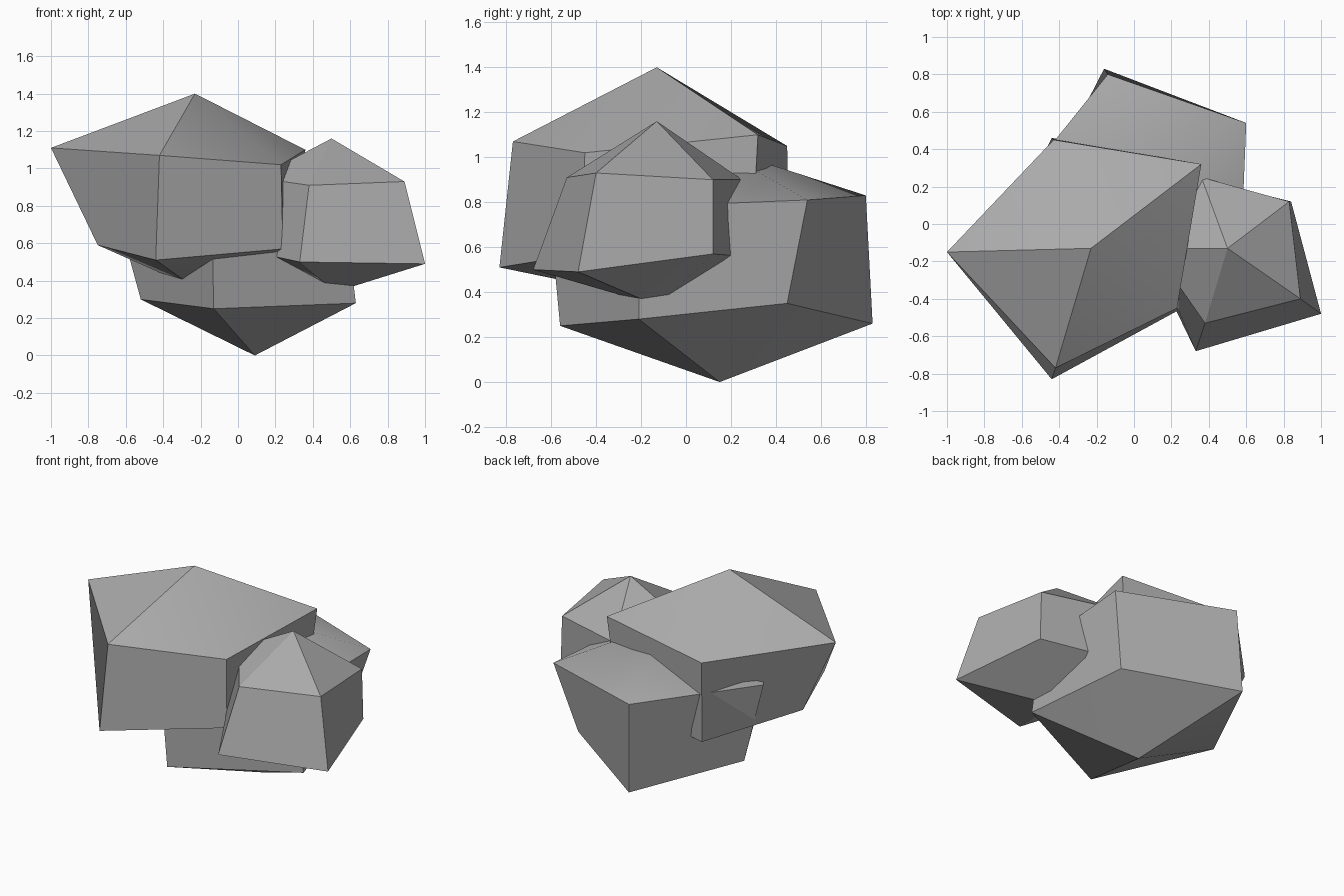
import bpy
import bmesh

old_cube = bpy.data.objects.get("Cube")
if old_cube:
    bpy.data.objects.remove(old_cube, do_unlink=True)

# One plain stone colour
stone = bpy.data.materials.new("grey_stone")
stone.use_nodes = True
colour = (0.4, 0.4, 0.4, 1)
stone.diffuse_color = colour
principled = stone.node_tree.nodes["Principled BSDF"]
principled.inputs["Base Color"].default_value = colour
principled.inputs["Roughness"].default_value = 0.9


def make_rock(name, peak, upper_ring, lower_ring, foot):
    """Five-sided boulder: a peak, two rings of corners and a pointed foot."""
    bm = bmesh.new()
    top = bm.verts.new(peak)
    bottom = bm.verts.new(foot)
    upper = [bm.verts.new(corner) for corner in upper_ring]
    lower = [bm.verts.new(corner) for corner in lower_ring]
    count = len(upper)
    for i in range(count):
        j = (i + 1) % count
        bm.faces.new((top, upper[i], upper[j]))
        bm.faces.new((upper[i], lower[i], lower[j], upper[j]))
        bm.faces.new((bottom, lower[j], lower[i]))
    bmesh.ops.recalc_face_normals(bm, faces=bm.faces[:])

    mesh = bpy.data.meshes.new(name)
    bm.to_mesh(mesh)
    bm.free()
    mesh.materials.append(stone)
    rock = bpy.data.objects.new(name, mesh)
    bpy.context.collection.objects.link(rock)

    # Soften only the shallow edges
    bpy.ops.object.select_all(action="DESELECT")
    rock.select_set(True)
    bpy.context.view_layer.objects.active = rock
    bpy.ops.object.shade_smooth_by_angle()
    return rock


# Rings run anticlockwise seen from above, starting at the left of the plan
make_rock(
    "large_upper_rock",
    peak=(-.23, -.13, 1.4),
    upper_ring=[(-1, -.15, 1.11), (-.42, -.77, 1.07), (.23, -.45, 1.02),
                (.36, .32, 1.1), (-.43, .45, 1.05)],
    lower_ring=[(-.75, -.16, .59), (-.44, -.83, .51), (.24, -.46, .57),
                (.3, .29, .55), (-.44, .46, .53)],
    foot=(-.23, -.1, .36),
)

make_rock(
    "base_rock",
    peak=(.08, .12, 1.05),
    upper_ring=[(-.67, .14, .85), (-.14, -.61, .78), (.57, -.2, .78),
                (.6, .54, .81), (-.14, .8, .83)],
    lower_ring=[(-.52, .13, .3), (-.13, -.56, .25), (.63, -.21, .28),
                (.48, .45, .35), (-.16, .83, .26)],
    foot=(.09, .15, 0),
)

make_rock(
    "small_side_rock",
    peak=(.5, -.13, 1.16),
    upper_ring=[(.1, -.13, .95), (.38, -.53, .91), (.89, -.4, .93),
                (.83, .12, .9), (.36, .25, .9)],
    lower_ring=[(.05, -.1, .56), (.33, -.68, .5), (1, -.48, .49),
                (.84, .12, .57), (.36, .24, .56)],
    foot=(.52, -.13, .34),
)
